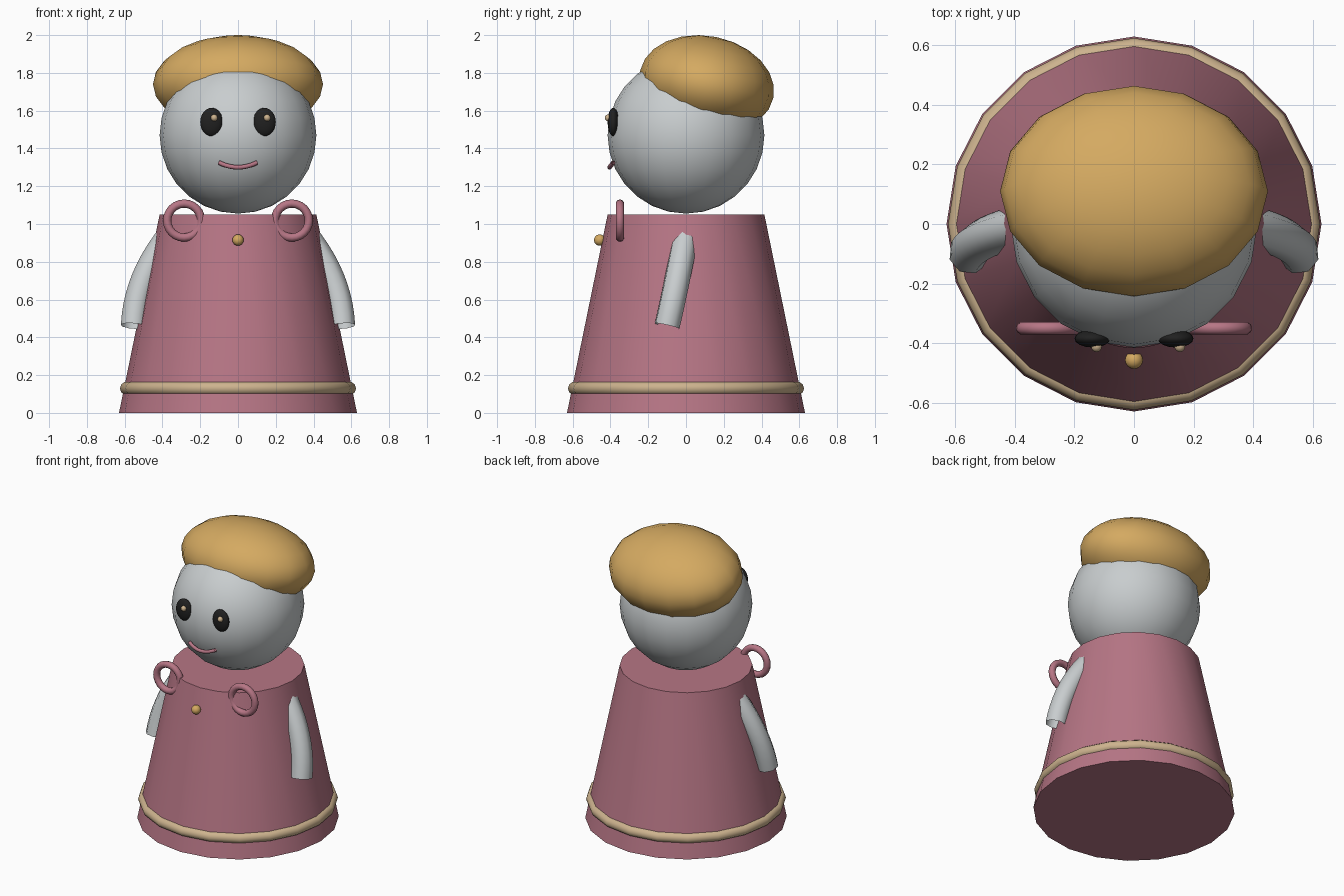
import bpy
import math
from mathutils import Vector

cube = bpy.data.objects.get("Cube")
if cube:
    bpy.data.objects.remove(cube, do_unlink=True)


def material(name, rgb):
    m = bpy.data.materials.new(name)
    m.use_nodes = True
    m.diffuse_color = (*rgb, 1)
    bsdf = next(n for n in m.node_tree.nodes if n.type == "BSDF_PRINCIPLED")
    bsdf.inputs["Base Color"].default_value = (*rgb, 1)
    return m


PINK = material("dusty pink", (0.47, 0.18, 0.235))
GREY = material("pale grey", (0.58, 0.61, 0.62))
GOLD = material("golden blond", (0.66, 0.4, 0.12))
TAN = material("tan trim", (0.61, 0.45, 0.27))
BLACK = material("black", (0.015, 0.015, 0.015))


def finish(name, mat):
    ob = bpy.context.object
    ob.name = name
    ob.data.materials.append(mat)
    bpy.ops.object.shade_smooth_by_angle(angle=math.radians(40))
    return ob


def ball(name, mat, loc, size, segs=16, rings=12, tilt=0):
    bpy.ops.mesh.primitive_uv_sphere_add(segments=segs, ring_count=rings, radius=1,
                                         location=loc, rotation=(tilt, 0, 0))
    bpy.context.object.scale = size
    return finish(name, mat)


def ring(name, mat, loc, major, minor, segs, rot=(0, 0, 0)):
    bpy.ops.mesh.primitive_torus_add(major_segments=segs, minor_segments=10, location=loc,
                                     rotation=rot, major_radius=major, minor_radius=minor)
    return finish(name, mat)


def tube(name, mat, start, control, end, radius, steps=10):
    """Open-ended tube along a quadratic arc."""
    a, b, c = Vector(start), Vector(control), Vector(end)
    curve = bpy.data.curves.new(name, "CURVE")
    curve.dimensions = "3D"
    curve.bevel_depth = radius
    curve.bevel_resolution = 2
    spline = curve.splines.new("POLY")
    spline.points.add(steps)
    for i, p in enumerate(spline.points):
        t = i / steps
        p.co = (*(a * (1 - t) ** 2 + b * 2 * t * (1 - t) + c * t * t), 1)
    spline.use_smooth = True
    curve.materials.append(mat)
    ob = bpy.data.objects.new(name, curve)
    bpy.context.collection.objects.link(ob)
    return ob


# Dress with a trim ring near the hem
bpy.ops.mesh.primitive_cone_add(vertices=20, radius1=0.63, radius2=0.415, depth=1.05,
                                location=(0, 0, 0.525))
finish("dress", PINK)
ring("hem_trim", TAN, (0, 0, 0.13), 0.59, 0.035, 20)
ball("button", GOLD, (0, -0.457, 0.915), (0.03,) * 3)

# Head and hair
ball("head", GREY, (0, 0, 1.47), (0.415,) * 3, segs=20, rings=14)
ball("hair", GOLD, (0, 0.11, 1.74), (0.45, 0.36, 0.255), tilt=-0.2)

# Mouth
tube("mouth", PINK, (-0.1, -0.385, 1.325), (0, -0.425, 1.275), (0.1, -0.385, 1.325), 0.012)

# Paired parts
for side, s in (("left", 1), ("right", -1)):
    ball(side + "_eye", BLACK, (0.14 * s, -0.385, 1.54), (0.06, 0.03, 0.075))
    ball(side + "_eye_glint", TAN, (0.14 * s + 0.014, -0.412, 1.562), (0.018,) * 3)
    ring(side + "_shoulder_loop", PINK, (0.285 * s, -0.35, 1.018), 0.09, 0.022, 24,
         rot=(math.pi / 2, 0, 0))
    tube(side + "_arm", GREY, (0.35 * s, 0, 0.95), (0.54 * s, -0.04, 0.72),
         (0.553 * s, -0.1, 0.46), 0.07)
